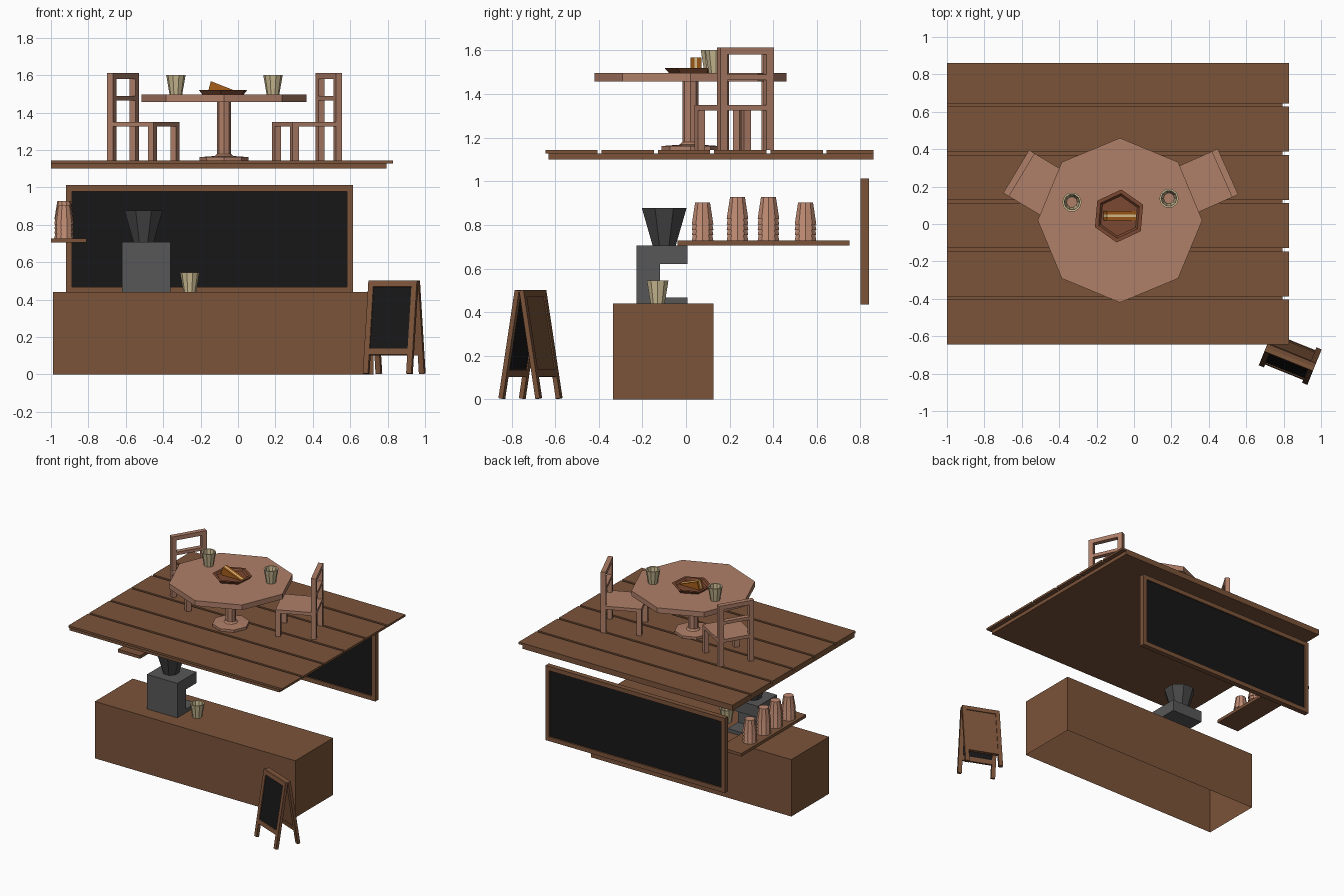
import bpy, bmesh
from math import radians, cos, sin, pi
from mathutils import Matrix, Vector

if "Cube" in bpy.data.objects:
    bpy.data.objects.remove(bpy.data.objects["Cube"])


def material(name, r, g, b):
    m = bpy.data.materials.new(name)
    m.diffuse_color = [(c / 255) ** 2.2 for c in (r, g, b)] + [1]
    m.use_nodes = True
    m.node_tree.nodes["Principled BSDF"].inputs["Base Color"].default_value = m.diffuse_color
    return m


WOOD = material("dark_wood", 122, 84, 60)
PALE = material("pale_wood", 174, 126, 104)
SLATE = material("slate", 29, 29, 29)
METAL = material("metal", 88, 88, 88)
HOPPER = material("hopper_dark", 72, 72, 72)
CREAM = material("cup_cream", 205, 188, 148)
CLAY = material("cup_clay", 190, 138, 114)
BREAD = material("crust", 165, 95, 32)
FILLING = material("filling", 232, 205, 150)
TRAY = material("tray_wood", 122, 74, 52)
I = Matrix.Identity(4)


def finish(name, bm, mat, matrix=I):
    bmesh.ops.recalc_face_normals(bm, faces=bm.faces[:])
    me = bpy.data.meshes.new(name)
    bm.to_mesh(me)
    bm.free()
    me.materials.append(mat)
    ob = bpy.data.objects.new(name, me)
    bpy.context.collection.objects.link(ob)
    ob.matrix_world = matrix
    return ob


def boxes(name, mat, spans, matrix=I):
    """One object from boxes given as (x0, x1, y0, y1, z0, z1)."""
    bm = bmesh.new()
    for x0, x1, y0, y1, z0, z1 in spans:
        m = Matrix.Translation(((x0 + x1) / 2, (y0 + y1) / 2, (z0 + z1) / 2))
        m = m @ Matrix.Diagonal((x1 - x0, y1 - y0, z1 - z0, 1))
        bmesh.ops.create_cube(bm, size=1, matrix=m)
    return finish(name, bm, mat, matrix)


def lathe(name, mat, profile, n, at, turn=0.0, caps=True, loop=False):
    """Faceted turned shape from (radius, height) points."""
    bm = bmesh.new()
    rings = [[bm.verts.new((r * cos(turn + 2 * pi * i / n), r * sin(turn + 2 * pi * i / n), z))
              for i in range(n)] for r, z in profile]
    pairs = list(zip(rings, rings[1:])) + ([(rings[-1], rings[0])] if loop else [])
    for a, b in pairs:
        for i in range(n):
            j = (i + 1) % n
            bm.faces.new((a[i], a[j], b[j], b[i]))
    if caps and not loop:
        bm.faces.new(rings[0])
        bm.faces.new(rings[-1])
    return finish(name, bm, mat, Matrix.Translation(at))


def prism(name, mat, pts, axis, lo, hi):
    """Extrude a side profile along x or y."""
    bm = bmesh.new()
    place = (lambda p, t: (t, p[0], p[1])) if axis == "x" else (lambda p, t: (p[0], t, p[1]))
    a = [bm.verts.new(place(p, lo)) for p in pts]
    b = [bm.verts.new(place(p, hi)) for p in pts]
    bm.faces.new(a)
    bm.faces.new(b)
    for i in range(len(pts)):
        j = (i + 1) % len(pts)
        bm.faces.new((a[i], a[j], b[j], b[i]))
    return finish(name, bm, mat)


# Counter, open underneath
counter = boxes("counter", WOOD, [(-.99, .725, -.335, .127, 0, .44)])
bm = bmesh.new()
bm.from_mesh(counter.data)
bmesh.ops.delete(bm, geom=[f for f in bm.faces if f.normal.z < -.9], context="FACES_ONLY")
bm.to_mesh(counter.data)
bm.free()

# Upper floor: base slab with six planks, the last one cut short
boxes("floor_base", WOOD, [(-1, .795, -.63, .86, 1.10, 1.127)])
boxes("floor_planks", WOOD,
      [(-1, .83, -.645 + .258 * i, min(-.405 + .258 * i, .86), 1.127, 1.143) for i in range(6)])

# Wall menu board
x0, x1, z0, z1, w = -.92, .615, .435, 1.012, .033
boxes("menu_frame", WOOD, [
    (x0, x1, .80, .84, z0, z0 + w), (x0, x1, .80, .84, z1 - w, z1),
    (x0, x0 + w, .80, .84, z0 + w, z1 - w), (x1 - w, x1, .80, .84, z0 + w, z1 - w)])
boxes("menu_slate", SLATE, [(x0 + w, x1 - w, .81, .83, z0 + w, z1 - w)])

# Coffee grinder: C-shaped body and faceted hopper
prism("grinder_body", METAL, [(-.227, .44), (.007, .44), (.007, .467), (-.12, .467),
                              (-.12, .62), (.007, .62), (.007, .707), (-.227, .707)], "x", -.62, -.36)
lathe("grinder_hopper", HOPPER, [(.058, .707), (.111, .878)], 8, (-.505, -.10, 0), pi / 8)

# Shelf with stacks of upturned cups
boxes("shelf", WOOD, [(-1, -.81, -.04, .75, .705, .728)])
for y, count in ((.076, 4), (.236, 5), (.378, 5), (.548, 4)):
    prof = []
    for k in range(count):
        z = k * .025
        prof += [(.052, z), (.047, z + .025)]
    prof[-1] = (.036, (count - 1) * .025 + .1)
    lathe("cup_stack", CLAY, prof, 10, (-.93, y, .728))

# Single cups
CUP = [(.034, 0), (.052, .105), (.042, .105), (.029, 0)]
for at in ((-.332, .117, 1.497), (.187, .137, 1.497), (-.258, -.13, .44)):
    lathe("cup", CREAM, CUP, 10, at, loop=True)

# Pedestal table
TX, TY = -.075, .02
lathe("table_top", PALE, [(.44, 1.457), (.44, 1.497)], 8, (TX, TY, 0))
lathe("table_pedestal", PALE, [(.132, 1.143), (.132, 1.162), (.05, 1.168), (.037, 1.18),
                               (.037, 1.457)], 8, (TX, TY, 0))

# Hexagonal tray with a recessed middle
lathe("tray", TRAY, [(.122, 1.497), (.142, 1.52), (.12, 1.52), (.108, 1.507)], 6,
      (-.08, .043, 0), radians(25))

# Layered wedge on the tray
WEDGE = [(-.162, 1.507), (-.145, 1.568), (.01, 1.507)]
for name, mat, lo, hi in (("wedge_front", BREAD, .020, .038), ("wedge_filling", FILLING, .038, .050),
                          ("wedge_back", BREAD, .050, .070)):
    prism(name, mat, WEDGE, "y", lo, hi)


# Chairs, facing local +x
def chair(cx, cy, angle):
    m = Matrix.Translation((cx, cy, 1.143)) @ Matrix.Rotation(radians(angle), 4, "Z")
    d, h, t = .145, .134, .036
    boxes("chair_seat", PALE, [(-d, d, -h, h, .182, .207)], m)
    sides = ((-h, -h + t), (h - t, h))
    boxes("chair_front_legs", PALE, [(d - t, d, a, b, 0, .182) for a, b in sides], m)
    boxes("chair_back_legs", PALE, [(-d, -d + t, a, b, 0, .182) for a, b in sides], m)
    boxes("chair_back_posts", PALE, [(-d, -d + t, a, b, .207, .47) for a, b in sides], m)
    boxes("chair_back_rails", PALE, [(-d, -d + t, -h + t, h - t, a, b)
                                     for a, b in ((.438, .47), (.322, .346))], m)


chair(-.506, .206, -31)
chair(.370, .221, 204)

# Folding pavement sign: two tilted leaves
hinge = Matrix.Translation((.835, -.713, .499)) @ Matrix.Rotation(radians(-22), 4, "Z")
for side, turn, face in (("front", 0, SLATE), ("back", 180, WOOD)):
    m = hinge @ Matrix.Rotation(radians(turn), 4, "Z") @ Matrix.Rotation(radians(-9.2), 4, "X")
    h, t = .14, .03
    boxes(f"sign_{side}_frame", WOOD, [
        (-h, -h + t, -.022, 0, -.503, 0), (h - t, h, -.022, 0, -.503, 0),
        (-h + t, h - t, -.022, 0, -.033, 0), (-h + t, h - t, -.022, 0, -.402, -.368)], m)
    boxes(f"sign_{side}_panel", face, [(-h + t, h - t, -.016, -.006, -.368, -.033)], m)
